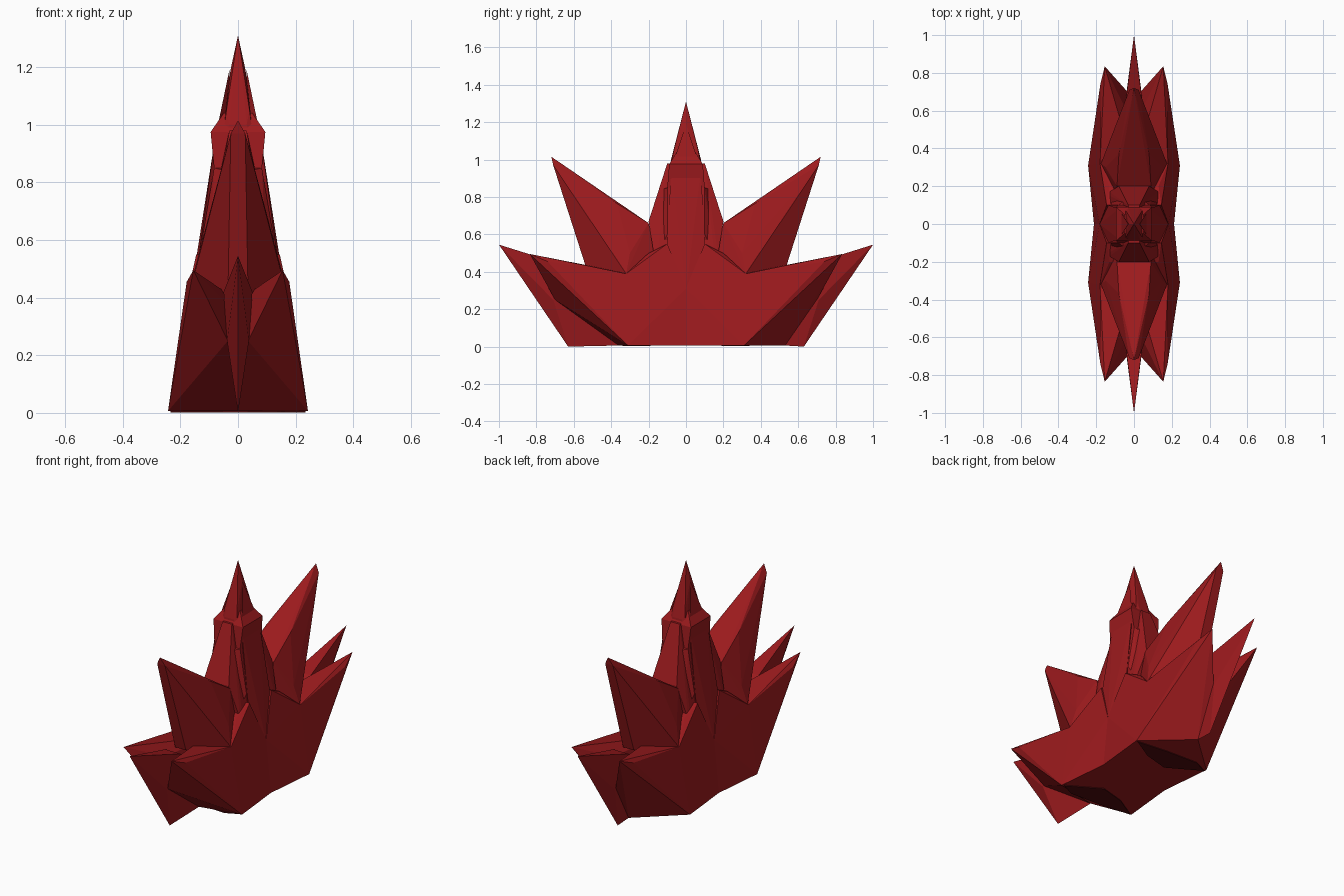
import bpy, bmesh

if "Cube" in bpy.data.objects:
    bpy.data.objects.remove(bpy.data.objects["Cube"])

red = bpy.data.materials.new("deep_red")
red.diffuse_color = (0.335, 0.0105, 0.0125, 1)
red.use_nodes = True
red.node_tree.nodes["Principled BSDF"].inputs["Base Color"].default_value = red.diffuse_color
dark = bpy.data.materials.new("blackish_red")
dark.diffuse_color = (0.075, 0.003, 0.004, 1)
dark.use_nodes = True
dark.node_tree.nodes["Principled BSDF"].inputs["Base Color"].default_value = dark.diffuse_color


def facets(name, lumps, material=red):
    """One flat-shaded object made of convex faceted lumps."""
    mesh = bpy.data.meshes.new(name)
    bm = bmesh.new()
    for pts in lumps:
        vs = [bm.verts.new(p) for p in sorted(set(pts))]
        out = bmesh.ops.convex_hull(bm, input=vs)
        junk = {g for g in out["geom_interior"] + out["geom_unused"]
                if isinstance(g, bmesh.types.BMVert)}
        bmesh.ops.delete(bm, geom=list(junk), context='VERTS')
    bmesh.ops.recalc_face_normals(bm, faces=bm.faces)
    bm.to_mesh(mesh)
    bm.free()
    mesh.materials.append(material)
    ob = bpy.data.objects.new(name, mesh)
    bpy.context.collection.objects.link(ob)
    return ob


def flip(pts, sx=1, sy=1):
    return [(x * sx + 0.0, y * sy + 0.0, z) for x, y, z in pts]


def both_x(pts):
    return pts + flip(pts, -1)


def both_y(pts):
    return pts + flip(pts, 1, -1)


# central spire: needle top, side blades, and a faceted flaring shaft
facets("spire_top", [both_x(both_y([
    (0, 0, 1.31), (0.026, 0, 1.19), (0.04, 0.065, 1.05), (0.03, 0.08, 1.0), (0.06, 0.09, 0.9)]))])
facets("spire_shaft", [
    both_x(both_y([(0.05, 0.05, 1.04), (0.095, 0.09, 0.975), (0.083, 0.1, 0.85)])),
    both_x(both_y([(0.083, 0.1, 0.85), (0.04, 0.13, 0.84), (0.125, 0.1, 0.6), (0.1, 0.15, 0.5)])),
    both_x(both_y([(0.03, 0.1, 0.98), (0.05, 0.13, 0.83), (0.08, 0.2, 0.67),
                   (0.13, 0.17, 0.5), (0.15, 0.16, 0.42)]))])
facets("spire_side_blades", [flip(both_y([
    (0.03, 0, 1.19), (0.08, 0.08, 0.95), (0.135, 0.1, 0.55),
    (0.182, 0, 0.3), (0.02, 0, 0.5)]), s) for s in (1, -1)])

# body: two halves pinched at the waist
body = both_x([(0.212, 0, 0.006), (0.182, 0, 0.31), (0.243, 0.31, 0.006), (0.18, 0.32, 0.39),
               (0.145, 0.1, 0.55), (0.13, 0.2, 0.5), (0, 0.36, 0.006)])
facets("body", [flip(body, 1, s) for s in (1, -1)])

# dark hollows under the body, drawn as thin plates
hollow = [(x, y, z) for z in (0.002, 0.006) for x, y in (
    (0.235, 0.31), (0.06, 0.33), (-0.15, 0.34), (-0.235, 0.3), (-0.05, 0.19), (0.1, 0.23))]
facets("underside_hollows", [hollow, flip(hollow, -1, -1)], dark)

# upper spikes, front and back
upper = both_x([(0, 0.72, 1.015), (0.025, 0.71, 0.97), (0.08, 0.37, 0.765), (0.09, 0.2, 0.66),
                (0.15, 0.3, 0.5), (0.175, 0.32, 0.39), (0.035, 0.53, 0.41), (0.1, 0.15, 0.45)])
facets("upper_spikes", [flip(upper, 1, s) for s in (1, -1)])

# lower spikes: a slim keel in the middle and a flared pair on either side
keels, flares = [], []
for s, notch in ((1, 0.53), (-1, 0.36)):
    keel = both_x([(0, 1.0, 0.545), (0, 0.63, 0), (0, 0.73, 0.255), (0.038, 0.71, 0.25),
                   (0.05, 0.6, 0.42), (0, notch, 0.006), (0.04, 0.45, 0.3)])
    keels.append(flip(keel, 1, s))
    flare = [(0.155, 0.835, 0.495), (0.178, 0.74, 0.455), (0.243, 0.31, 0.006),
             (0.18, 0.32, 0.39), (0.035, 0.7, 0.25), (0.04, 0.6, 0.38),
             (0, notch, 0.006), (0, 0.3, 0.006), (0, 0.3, 0.39)]
    flares += [flip(flare, m, s) for m in (1, -1)]
facets("keel_spikes", keels)
facets("flared_spikes", flares)
